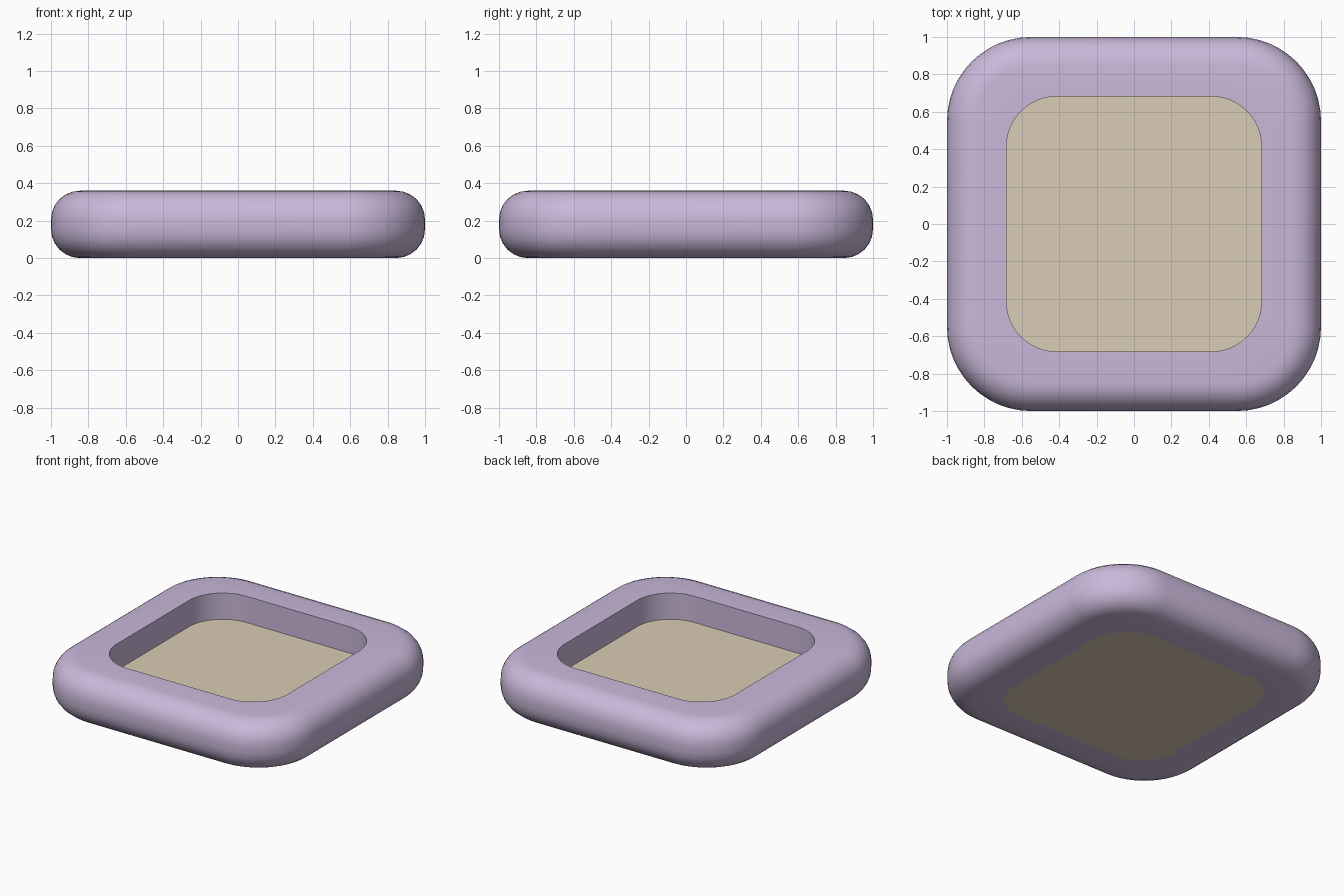
import bpy, bmesh, math

cube = bpy.data.objects.get("Cube")
if cube:
    bpy.data.objects.remove(cube, do_unlink=True)

HEIGHT = 0.36      # overall height
EDGE = 0.155       # rounding of the outer rim
CORNER = 0.45      # outer corner radius in plan
WELL = 0.682       # half width of the recess
WELL_CORNER = 0.27
FLOOR = 0.17       # top of the floor panel
CORNER_STEPS = 12
EDGE_STEPS = 6


def material(name, rgb):
    mat = bpy.data.materials.new(name)
    mat.use_nodes = True
    mat.diffuse_color = (*rgb, 1)
    mat.node_tree.nodes["Principled BSDF"].inputs["Base Color"].default_value = (*rgb, 1)
    return mat


def rounded_square(bm, half, radius, z):
    """One closed loop of vertices around a rounded square."""
    loop = []
    for quarter in range(4):
        middle = math.radians(45 + 90 * quarter)
        cx = math.copysign(half - radius, math.cos(middle))
        cy = math.copysign(half - radius, math.sin(middle))
        for i in range(CORNER_STEPS + 1):
            a = math.pi / 2 * (quarter + i / CORNER_STEPS)
            loop.append(bm.verts.new((cx + radius * math.cos(a), cy + radius * math.sin(a), z)))
    return loop


def bridge(bm, lower, upper):
    n = len(lower)
    for i in range(n):
        j = (i + 1) % n
        bm.faces.new((lower[i], lower[j], upper[j], upper[i]))


def finish(bm, name, mat):
    bmesh.ops.recalc_face_normals(bm, faces=bm.faces)
    mesh = bpy.data.meshes.new(name)
    bm.to_mesh(mesh)
    bm.free()
    mesh.materials.append(mat)
    obj = bpy.data.objects.new(name, mesh)
    bpy.context.collection.objects.link(obj)
    bpy.ops.object.select_all(action="DESELECT")
    obj.select_set(True)
    bpy.context.view_layer.objects.active = obj
    bpy.ops.object.shade_smooth_by_angle(angle=math.radians(35))
    return obj


lavender = material("soft lavender", (0.59, 0.48, 0.70))
sand = material("warm sand", (0.70, 0.60, 0.46))

# Padded frame: rounded outer profile, then the straight wall of the recess
bm = bmesh.new()
loops = []
for side, centre_z in ((-1, EDGE), (1, HEIGHT - EDGE)):
    for i in range(EDGE_STEPS + 1):
        t = i / EDGE_STEPS
        a = math.pi / 2 * (t if side > 0 else t - 1)
        inset = EDGE * (1 - math.cos(a))
        loops.append(rounded_square(bm, 1 - inset, CORNER - inset, centre_z + EDGE * math.sin(a)))
for z in (HEIGHT, 0):
    loops.append(rounded_square(bm, WELL, WELL_CORNER, z))
for k, loop in enumerate(loops):
    bridge(bm, loop, loops[(k + 1) % len(loops)])
finish(bm, "padded_frame", lavender)

# Floor panel filling the recess, flush with the underside
bm = bmesh.new()
bottom = rounded_square(bm, WELL, WELL_CORNER, 0)
top = rounded_square(bm, WELL, WELL_CORNER, FLOOR)
bridge(bm, bottom, top)
bm.faces.new(bottom)
bm.faces.new(top)
finish(bm, "floor_panel", sand)
